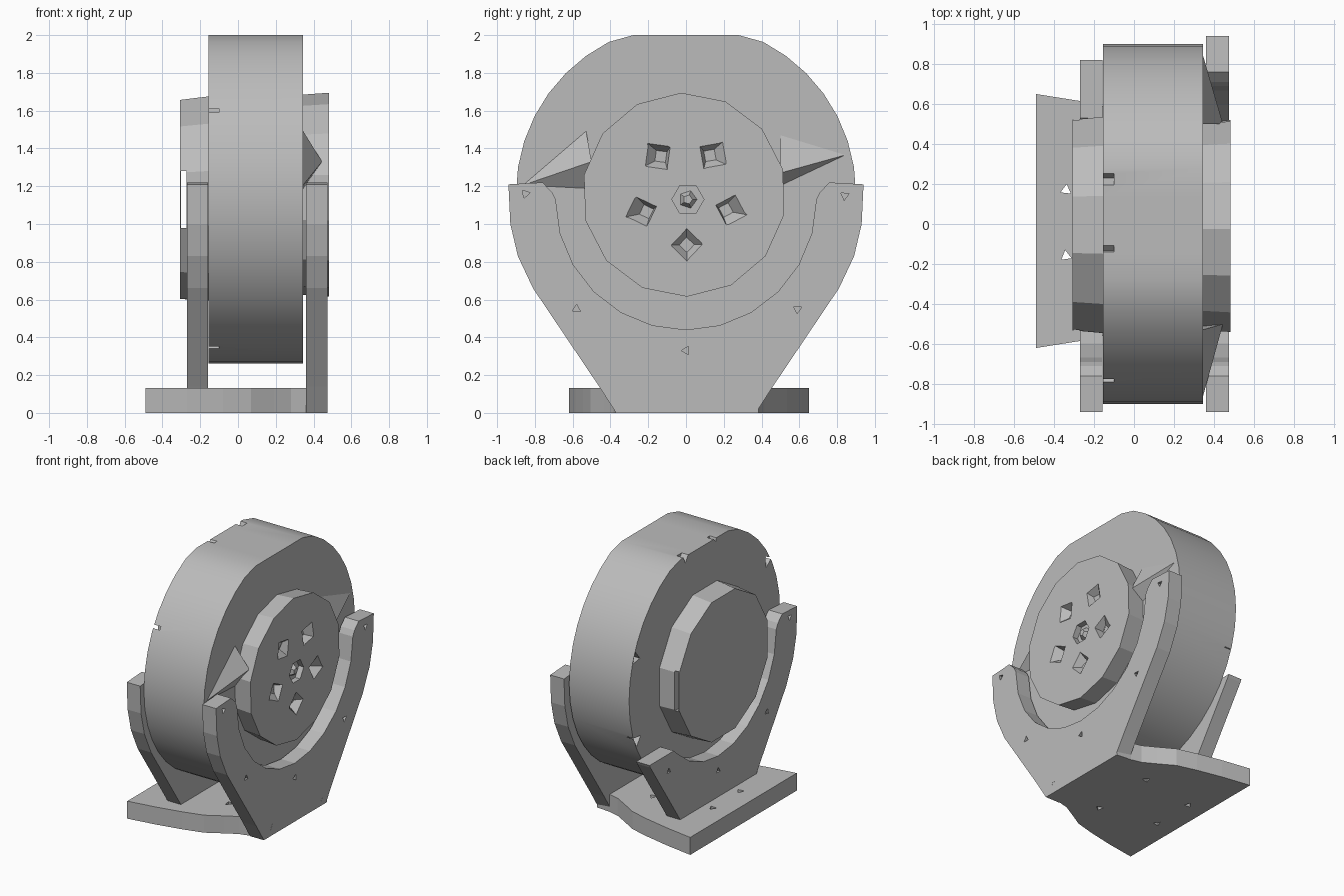
import bpy, bmesh, math, random
from mathutils import Vector

cube = bpy.data.objects.get("Cube")
if cube:
    bpy.data.objects.remove(cube, do_unlink=True)

grey = bpy.data.materials.new("plain grey")
grey.use_nodes = True
TONE = (0.5, 0.5, 0.5, 1)
grey.diffuse_color = TONE
grey.node_tree.nodes["Principled BSDF"].inputs["Base Color"].default_value = TONE


def finish(name, bm, smooth=False):
    bmesh.ops.recalc_face_normals(bm, faces=bm.faces)
    mesh = bpy.data.meshes.new(name)
    bm.to_mesh(mesh)
    bm.free()
    mesh.materials.append(grey)
    ob = bpy.data.objects.new(name, mesh)
    bpy.context.collection.objects.link(ob)
    if smooth:
        bpy.ops.object.select_all(action="DESELECT")
        ob.select_set(True)
        bpy.context.view_layer.objects.active = ob
        bpy.ops.object.shade_smooth_by_angle(angle=math.radians(25))
    return ob


def loft(bm, first, second):
    """Closed solid between two matching outlines."""
    a = [bm.verts.new(p) for p in first]
    b = [bm.verts.new(p) for p in second]
    bm.faces.new(a)
    bm.faces.new(b[::-1])
    for i in range(len(a)):
        j = (i + 1) % len(a)
        bm.faces.new((a[i], b[i], b[j], a[j]))


def slab_x(bm, outline, x0, x1):
    """Extrude a (y, z) outline along x."""
    loft(bm, [(x0, y, z) for y, z in outline], [(x1, y, z) for y, z in outline])


def circle(cy, cz, r, n, start=0.0):
    return [(cy + r * math.cos(start + math.tau * i / n),
             cz + r * math.sin(start + math.tau * i / n)) for i in range(n)]


def cut(ob, bm):
    """Subtract a mesh of closed solids from a part."""
    cutter = finish(ob.name + "_cutter", bm)
    cutter.hide_render = True
    cutter.hide_viewport = True
    cutter.display_type = "WIRE"
    mod = ob.modifiers.new("cut", "BOOLEAN")
    mod.operation = "DIFFERENCE"
    mod.solver = "EXACT"
    mod.object = cutter
    depsgraph = bpy.context.evaluated_depsgraph_get()
    mesh = bpy.data.meshes.new_from_object(ob.evaluated_get(depsgraph))
    ob.modifiers.remove(mod)
    ob.data = mesh
    bpy.data.objects.remove(cutter, do_unlink=True)


random.seed(4)

# Drum with a flattened top and chipped rim
bm = bmesh.new()
rim = [(y, min(z, 2.0)) for y, z in circle(0, 1.162, 0.9, 40)]
slab_x(bm, rim, -0.155, 0.345)
drum = finish("drum", bm, True)
chips = bmesh.new()
for angle in (20, 75, 98, 150, 205, 245, 283, 338):
    a = math.radians(angle)
    tri = circle(0.87 * math.cos(a), 1.16 + 0.87 * math.sin(a), 0.05, 3, random.random() * 6)
    slab_x(chips, tri, -0.2, -0.1)
cut(drum, chips)

# Outer hub with worn slots round a small bore
bm = bmesh.new()
loft(bm, [(0.34, y, z) for y, z in circle(-0.01, 1.155, 0.53, 14, 1.6)],
     [(0.482, y, z) for y, z in circle(-0.01, 1.155, 0.54, 14, 1.6)])
outer_hub = finish("outer_hub", bm)
slots = bmesh.new()
for i in range(5):
    a = math.radians(55 + 72 * i)
    cy, cz = 0.26 * math.cos(a), 1.15 + 0.26 * math.sin(a)
    tip = (0.41, cy * 0.85, cz)
    base = circle(cy, cz, 0.1, 4, a)
    loft(slots, [(0.5, y, z) for y, z in base],
         [(0.42 + 0.02 * (k % 2), tip[1] + (y - cy) * 0.4, tip[2] + (z - cz) * 0.4)
          for k, (y, z) in enumerate(base)])
slab_x(slots, circle(0.01, 1.13, 0.085, 6), 0.44, 0.5)
cut(outer_hub, slots)
bm = bmesh.new()
loft(bm, [(0.43, y, z) for y, z in circle(0.01, 1.13, 0.055, 5)],
     [(0.475, y, z) for y, z in circle(0.01, 1.13, 0.025, 5)])
finish("hub_bolt", bm)

# Raised ribs running from the drum rim to the outer hub
for name, pts in (
        ("front_rib", [(-0.88, 1.2), (-0.53, 1.5), (-0.5, 1.18), (-0.5, 1.33)]),
        ("back_rib", [(0.86, 1.37), (0.5, 1.48), (0.5, 1.2), (0.5, 1.27)])):
    bm = bmesh.new()
    for (y, z), x in zip(pts, (0.34, 0.34, 0.34, 0.445)):
        bm.verts.new((x, y, z))
    bmesh.ops.convex_hull(bm, input=bm.verts)
    finish(name, bm)

# Inner hub, open behind its thin cap
bm = bmesh.new()
loft(bm, [(-0.15, y, z) for y, z in circle(-0.005, 1.135, 0.56, 12, 0.26)],
     [(-0.308, y, z) for y, z in circle(-0.005, 1.13, 0.545, 12, 0.26)])
inner_hub = finish("inner_hub", bm)
gap = bmesh.new()
slab_x(gap, [(-0.7, 0.98), (0.7, 0.98), (0.7, 1.28), (-0.7, 1.28)], -0.302, -0.272)
cut(inner_hub, gap)

# Cradle plates: outer sides, then the round seat
side = [(0.37, 0), (0.46, 0.14), (0.81, 0.66), (0.89, 0.83), (0.93, 1.0), (0.94, 1.21)]
seat = [(0.69 * math.cos(math.radians(a)), 1.13 + 0.69 * math.sin(math.radians(a)))
        for a in range(0, -181, -15)]
full = (side + [(0.76, 1.22), (0.71, 1.17)] + seat
        + [(-0.71, 1.17), (-0.76, 1.22)] + [(-y, z) for y, z in side[::-1]])
short = (side[:3] + [(0.82, 0.68), (0.53, 0.68)] + seat[3:]
         + [(-0.71, 1.17), (-0.76, 1.22)] + [(-y, z) for y, z in side[::-1]])
holes = [(-0.58, 0.55), (0.59, 0.55), (0, 0.33), (-0.29, 0.07), (0.31, 0.05),
         (-0.85, 1.16), (0.84, 1.15)]
for name, outline, x0, x1, face in (("outer_cradle", full, 0.36, 0.475, 0.475),
                                    ("inner_cradle", short, -0.27, -0.158, -0.27)):
    bm = bmesh.new()
    slab_x(bm, outline, x0, x1)
    plate = finish(name, bm)
    marks = bmesh.new()
    for y, z in holes:
        slab_x(marks, circle(y, z, 0.025, 3, random.random() * 2), face - 0.03, face + 0.03)
    cut(plate, marks)

# Base plate, narrowing towards the outer cradle
edge = [(-0.49, 0.635), (-0.27, 0.6), (-0.08, 0.56), (0.07, 0.52), (0.19, 0.45),
        (0.28, 0.4), (0.36, 0.38), (0.474, 0.37)]
plan = [(x, y + 0.015) for x, y in edge] + [(x, 0.015 - y) for x, y in edge[::-1]]
bm = bmesh.new()
loft(bm, [(x, y, 0) for x, y in plan], [(x, y, 0.132) for x, y in plan])
base_plate = finish("base_plate", bm)
marks = bmesh.new()
for x, y in ((-0.34, 0.17), (-0.34, -0.16), (0.1, 0.25), (0.1, -0.25)):
    tri = circle(x, y, 0.03, 3, random.random() * 2)
    loft(marks, [(px, py, -0.1) for px, py in tri], [(px, py, 0.2) for px, py in tri])
cut(base_plate, marks)
